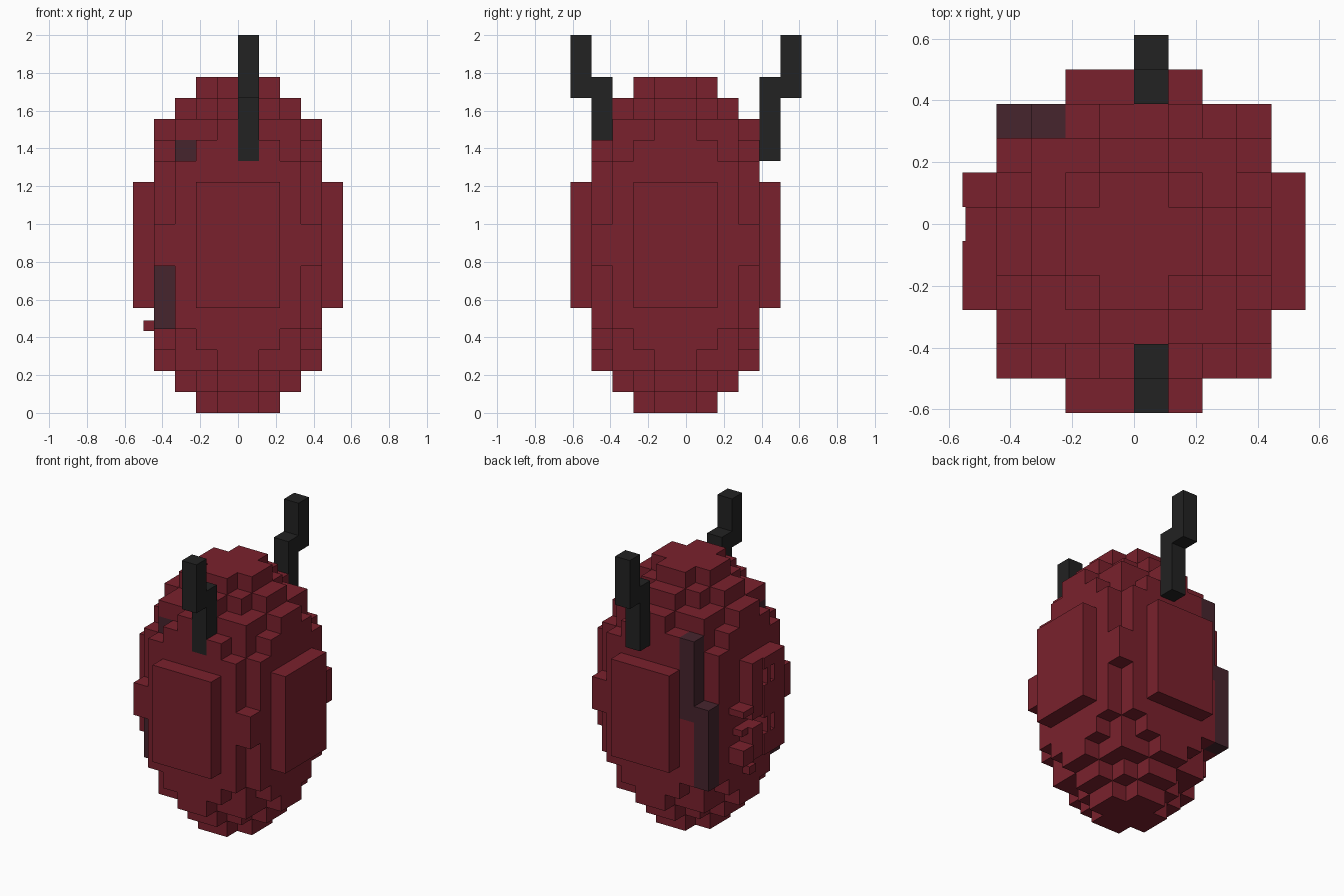
import bpy
import bmesh
from mathutils import Vector

U = 1 / 9                      # size of one block
OFFSET = Vector((0, -0.5, 0))  # the shell sits half a block forward

old = bpy.data.objects.get("Cube")
if old:
    bpy.data.objects.remove(old, do_unlink=True)


def make_material(name, rgb):
    mat = bpy.data.materials.new(name)
    mat.use_nodes = True
    mat.diffuse_color = (*rgb, 1)
    mat.node_tree.nodes["Principled BSDF"].inputs["Base Color"].default_value = (*rgb, 1)
    return mat


red = make_material("deep red", (0.195, 0.0152, 0.026))
plum = make_material("dark plum", (0.061, 0.018, 0.027))
black = make_material("charcoal", (0.016, 0.016, 0.016))


def finish(name, bm, mat):
    mesh = bpy.data.meshes.new(name)
    bmesh.ops.remove_doubles(bm, verts=bm.verts, dist=1e-5)
    bm.to_mesh(mesh)
    bm.free()
    mesh.materials.append(mat)
    obj = bpy.data.objects.new(name, mesh)
    bpy.context.collection.objects.link(obj)
    return obj


def build_blocks(name, cells, mat):
    """Join unit blocks, keeping only the faces not shared by two blocks."""
    bm = bmesh.new()
    for cell in cells:
        centre = Vector(cell) + Vector((0.5, 0.5, 0.5))
        for axis in range(3):
            for sign in (-1, 1):
                near = list(cell)
                near[axis] += sign
                if tuple(near) in cells:
                    continue
                n, a, b = Vector(), Vector(), Vector()
                n[axis] = sign / 2
                a[(axis + 1) % 3] = 0.5
                b[(axis + 2) % 3] = 0.5 * sign
                corners = (n - a - b, n + a - b, n + a + b, n - a + b)
                bm.faces.new([bm.verts.new((centre + c + OFFSET) * U) for c in corners])
    return finish(name, bm, mat)


def build_boxes(name, boxes, mat):
    """Free-sized boxes given as x, y and z ranges in blocks."""
    bm = bmesh.new()
    for box in boxes:
        low = Vector([r[0] for r in box])
        size = Vector([r[1] for r in box]) - low
        made = bmesh.ops.create_cube(bm, size=1)
        for v in made["verts"]:
            v.co = (low + size * 0.5 + Vector(c * s for c, s in zip(v.co, size)) + OFFSET) * U
    return finish(name, bm, mat)


def column(x, y, z0, z1):
    return {(x, y, z) for z in range(z0, z1)}


# Horns: a lower stem and an outer, higher step
front_horn = column(0, -4, 12, 16) | column(0, -5, 15, 18)
back_horn = column(0, 4, 12, 16) | column(0, 5, 15, 18)

# Dark strips beside the damaged side
back_strip = column(-4, 3, 4, 9) | column(-3, 3, 8, 13)
front_strip = column(-4, -3, 4, 7) | column(-3, -3, 12, 13)

# Egg: every block whose centre lies inside the ellipsoid
egg = {(x, y, z) for x in range(-5, 5) for y in range(-5, 5) for z in range(16)
       if ((x + 0.5) ** 2 + (y + 0.5) ** 2) / 25 + (z - 7.5) ** 2 / 64 < 1}
broken = {c for c in egg if c[0] == -5 and c[1] >= -1}
egg -= broken | front_horn | back_strip | front_strip

build_blocks("egg_shell", egg, red)
build_blocks("front_horn", front_horn, black)
build_blocks("back_horn", back_horn, black)
build_blocks("back_strip", back_strip, plum)
build_blocks("front_strip", front_strip, plum)

# Broken side panel: whole column with two slots, a recessed column, loose ledges
panel = [((-5, -4), (-1, 0), r) for r in ((5, 6.3), (7.3, 9.3), (10.3, 11))]
panel += [((-5, -4), (-0.65, -0.35), r) for r in ((6.3, 7.3), (9.3, 10.3))]
panel += [((-4.9, -4), (0, 1), r) for r in ((5, 7), (7.5, 11))]
panel += [((-5, -4), (1, 2), r) for r in ((5, 6), (8, 8.4))]
panel += [((-4.6, -4), (1, 1.6), (6.6, 7)), ((-4.5, -4), (0.1, 0.7), (3.9, 4.4))]
build_boxes("broken_side_panel", panel, red)
